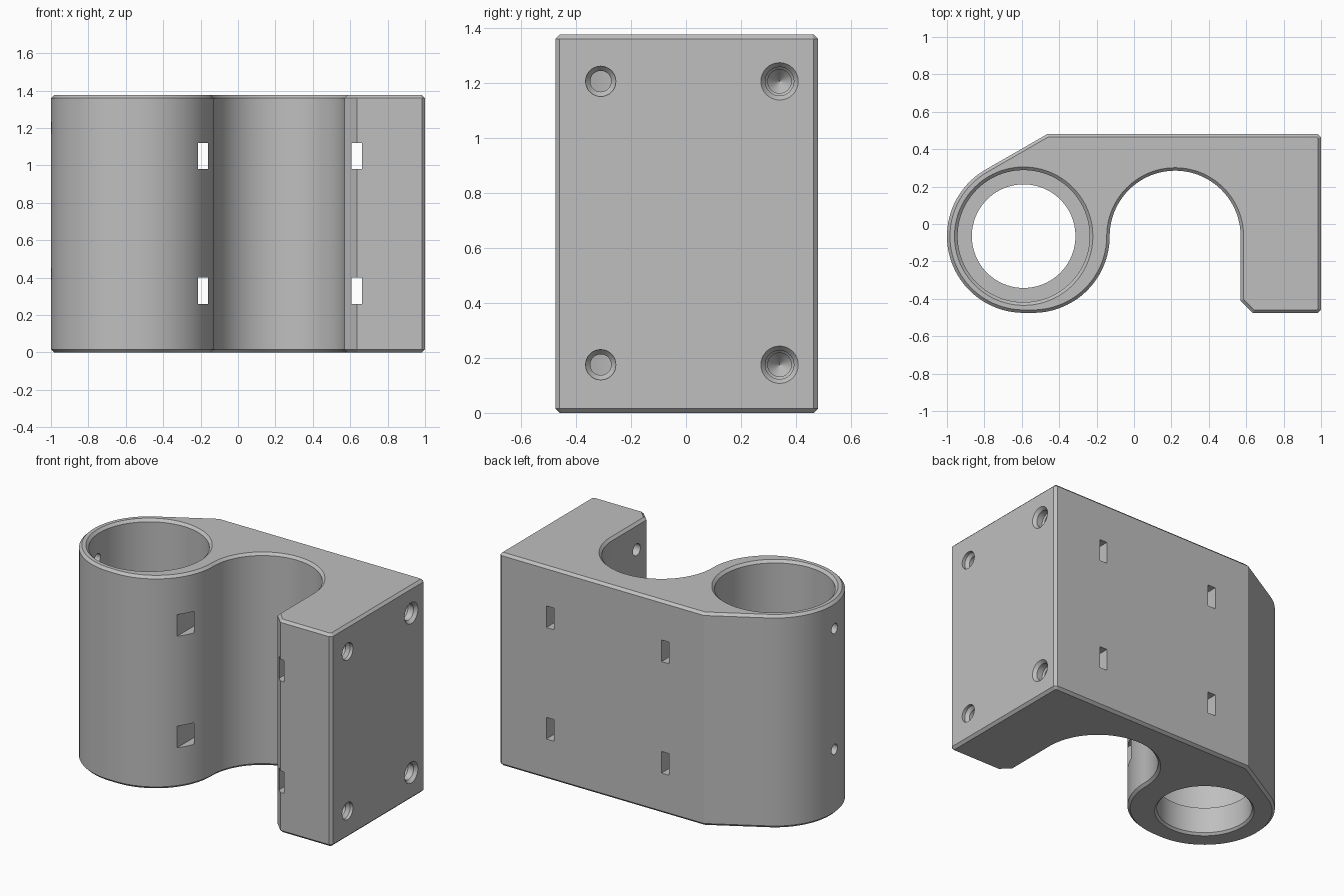
import bpy, bmesh
from math import cos, sin, radians, pi
from mathutils import Matrix, Vector

HEIGHT = 1.375
CHAMFER = 0.016
CY = -0.065          # shared y of the tube and channel centres
TUBE_X = -0.59

cube = bpy.data.objects.get("Cube")
if cube:
    bpy.data.objects.remove(cube, do_unlink=True)

grey = bpy.data.materials.new("plain grey")
grey.use_nodes = True
colour = (0.52, 0.52, 0.52, 1)
grey.diffuse_color = colour
grey.node_tree.nodes["Principled BSDF"].inputs["Base Color"].default_value = colour


def make(name, bm):
    bmesh.ops.recalc_face_normals(bm, faces=bm.faces)
    mesh = bpy.data.meshes.new(name)
    bm.to_mesh(mesh)
    bm.free()
    mesh.materials.append(grey)
    obj = bpy.data.objects.new(name, mesh)
    bpy.context.collection.objects.link(obj)
    return obj


def arc(x, y, r, start, end, steps):
    angles = [radians(start + (end - start) * i / steps) for i in range(steps + 1)]
    return [(x + r * cos(a), y + r * sin(a)) for a in angles]


def lathe(name, profile, place, sides=48):
    """Closed solid of revolution from (radius, height) pairs."""
    bm = bmesh.new()
    rings = [[bm.verts.new((r * cos(2 * pi * i / sides), r * sin(2 * pi * i / sides), z))
              for i in range(sides)] for r, z in profile]
    for low, high in zip(rings, rings[1:]):
        for i in range(sides):
            j = (i + 1) % sides
            bm.faces.new((low[i], low[j], high[j], high[i]))
    bm.faces.new(rings[0])
    bm.faces.new(rings[-1])
    bm.transform(place)
    return make(name, bm)


def box(name, centre, size):
    bm = bmesh.new()
    bmesh.ops.create_cube(bm, size=1)
    bm.transform(Matrix.Translation(centre) @ Matrix.Diagonal((*size, 1)))
    return make(name, bm)


# Body outline: rounded tube wall, channel arch, leg, straight back
outline = arc(TUBE_X, CY, 0.41, 120, 270, 48)
outline += arc(-0.54, CY, 0.41, 270, 360, 30)
outline += arc(0.22, CY, 0.35, 180, 0, 60)[1:]
outline += [(0.57, -0.41), (0.635, -0.475)]
outline += [(1 - CHAMFER, -0.475), (1, -0.475 + CHAMFER)]
outline += [(1, 0.48 - CHAMFER), (1 - CHAMFER, 0.48), (-0.465, 0.48)]

# Extruded body with chamfered top and bottom rims
bm = bmesh.new()
base = bm.faces.new([bm.verts.new((x, y, 0)) for x, y in outline])
grown = bmesh.ops.extrude_face_region(bm, geom=[base], use_keep_orig=True)
top = [v for v in grown["geom"] if isinstance(v, bmesh.types.BMVert)]
bmesh.ops.translate(bm, vec=(0, 0, HEIGHT), verts=top)
bmesh.ops.recalc_face_normals(bm, faces=bm.faces)
rims = [e for e in bm.edges if abs(e.verts[0].co.z - e.verts[1].co.z) < 0.001]
bmesh.ops.bevel(bm, geom=rims, offset=CHAMFER, offset_type='OFFSET', segments=1,
                profile=0.5, affect='EDGES', clamp_overlap=False)
body = make("clamp_body", bm)

# Stepped bore with a lip at the bottom
cutters = [lathe("bore_cutter",
                 [(0.29, -0.1), (0.29, 0), (0.277, 0.014), (0.277, 0.18), (0.353, 0.18),
                  (0.353, HEIGHT - 0.016), (0.37, HEIGHT), (0.37, 1.5)],
                 Matrix.Translation((TUBE_X, CY, 0)), 96)]


def along_x(x, y, z):
    return Matrix.Translation((x, y, z)) @ Matrix.Rotation(pi / 2, 4, 'Y')


# Screw holes in the flat side: blind at the back, through the leg at the front
for z in (0.175, 1.205):
    cutters.append(lathe("blind_hole_cutter",
                         [(0.001, -0.65), (0.043, -0.6), (0.043, -0.07), (0.052, -0.06),
                          (0.052, -0.02), (0.068, 0), (0.068, 0.1)],
                         along_x(1, 0.34, z), 32))
    cutters.append(lathe("leg_hole_cutter",
                         [(0.038, -0.6), (0.038, -0.04), (0.055, -0.02), (0.055, 0.1)],
                         along_x(1, -0.31, z), 32))

# Small radial holes through the thin tube wall
for z in (0.42, 1.2):
    cutters.append(lathe("wall_hole_cutter", [(0.033, -0.15), (0.033, 0.15)],
                         along_x(-0.98, -0.09, z), 24))

# Strap slots running front to back
for x in (-0.188, 0.635):
    for z in (0.33, 1.05):
        cutters.append(box("slot_cutter", (x, 0, z), (0.054, 1.4, 0.14)))

# Cut everything, keep the finished mesh and drop the cutters
for cutter in cutters:
    cutter.hide_render = True
    mod = body.modifiers.new(cutter.name, 'BOOLEAN')
    mod.operation = 'DIFFERENCE'
    mod.solver = 'EXACT'
    mod.object = cutter
graph = bpy.context.evaluated_depsgraph_get()
cut_mesh = bpy.data.meshes.new_from_object(body.evaluated_get(graph))
body.modifiers.clear()
body.data = cut_mesh
for cutter in cutters:
    bpy.data.objects.remove(cutter, do_unlink=True)

for obj in bpy.context.selected_objects:
    obj.select_set(False)
body.select_set(True)
bpy.context.view_layer.objects.active = body
bpy.ops.object.shade_smooth_by_angle(angle=radians(25))
